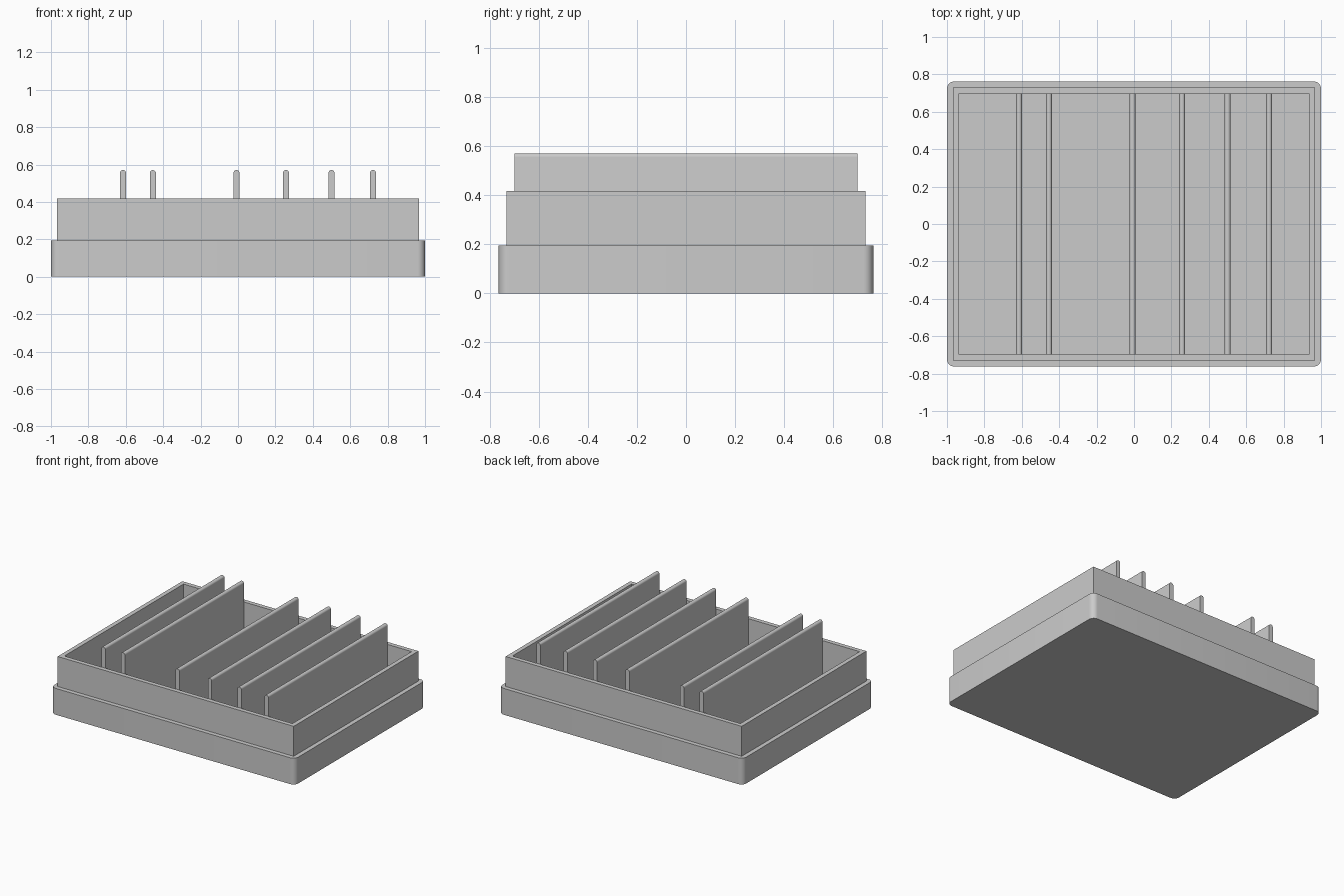
import bpy
import bmesh
from mathutils import Matrix

cube = bpy.data.objects.get("Cube")
if cube:
    bpy.data.objects.remove(cube, do_unlink=True)

GREY = (0.6, 0.6, 0.6, 1.0)
grey = bpy.data.materials.new("plain grey")
grey.use_nodes = True
grey.diffuse_color = GREY
grey.node_tree.nodes["Principled BSDF"].inputs["Base Color"].default_value = GREY

HALF_X, HALF_Y = 1.0, 0.7625   # outside of the tray
WALL = 0.065                   # wall and floor thickness
STEP = WALL / 2                # ledge around the lip
BASE_TOP, LIP_TOP, RIB_TOP = 0.195, 0.417, 0.57
RIB_WIDTH = 0.032


def box(name, x, half_x, half_y, z0, z1, radius=0, pick=None):
    """Box between two heights, with the edges chosen by pick rounded."""
    bm = bmesh.new()
    bmesh.ops.create_cube(bm, size=1, matrix=Matrix.Translation((x, 0, (z0 + z1) / 2))
                          @ Matrix.Diagonal((2 * half_x, 2 * half_y, z1 - z0, 1)))
    if pick:
        bmesh.ops.bevel(bm, geom=[e for e in bm.edges if pick(e)], offset=radius,
                        segments=8, profile=0.5, affect='EDGES', clamp_overlap=True)
    mesh = bpy.data.meshes.new(name)
    bm.to_mesh(mesh)
    bm.free()
    mesh.materials.append(grey)
    obj = bpy.data.objects.new(name, mesh)
    bpy.context.collection.objects.link(obj)
    return obj


def smooth(obj):
    bpy.ops.object.select_all(action='DESELECT')
    obj.select_set(True)
    bpy.context.view_layer.objects.active = obj
    bpy.ops.object.shade_smooth_by_angle()


def combine(obj, other, operation):
    """Apply a boolean and discard the helper."""
    mod = obj.modifiers.new(operation.lower(), 'BOOLEAN')
    mod.operation = operation
    mod.solver = 'EXACT'
    mod.object = other
    bpy.ops.object.select_all(action='DESELECT')
    obj.select_set(True)
    bpy.context.view_layer.objects.active = obj
    bpy.ops.object.modifier_apply(modifier=mod.name)
    bpy.data.objects.remove(other, do_unlink=True)


def upright(edge):
    a, b = edge.verts
    return abs(a.co.z - b.co.z) > 0.01


# Tray: rounded base, narrower square lip, hollowed out
tray = box("tray", 0, HALF_X, HALF_Y, 0, BASE_TOP, 0.04, upright)
lip = box("lip", 0, HALF_X - STEP, HALF_Y - STEP, WALL / 2, LIP_TOP)
combine(tray, lip, 'UNION')
cavity = box("cavity", 0, HALF_X - WALL, HALF_Y - WALL, WALL, 1)
cavity.hide_render = True
combine(tray, cavity, 'DIFFERENCE')
smooth(tray)

# Dividers: thin upright boards with round top edges
for i, x in enumerate((-0.615, -0.455, -0.008, 0.257, 0.5, 0.722), 1):
    def long_top(edge):
        a, b = edge.verts
        return min(a.co.z, b.co.z) > LIP_TOP and abs(a.co.y - b.co.y) > 0.1
    divider = box(f"divider_{i}", x, RIB_WIDTH / 2, HALF_Y - WALL, WALL, RIB_TOP,
                  RIB_WIDTH * 0.49, long_top)
    smooth(divider)
